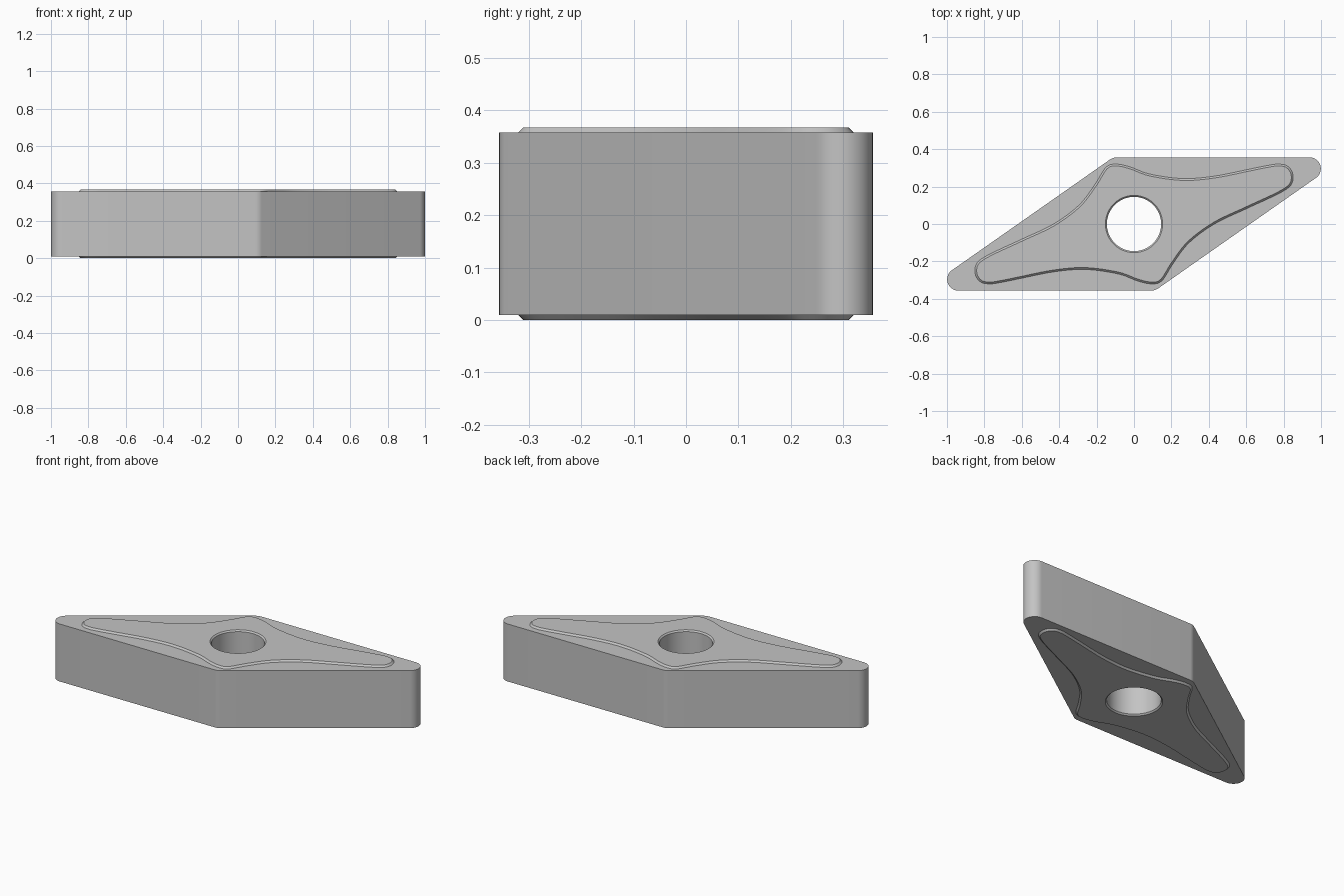
import bpy, bmesh, math
from mathutils import Vector, geometry

cube = bpy.data.objects.get("Cube")
if cube:
    bpy.data.objects.remove(cube, do_unlink=True)

# Main dimensions
HALF_WIDTH, CORNER_R = 0.356, 0.06
TIP_ANGLE = math.radians(35)
HEIGHT, STEP = 0.367, 0.01
HOLE_R, HOLE_CHAMFER = 0.145, 0.008


def arc(center, radius, start, end, steps):
    return [center + radius * Vector((math.cos(a), math.sin(a)))
            for a in (start + (end - start) * i / steps for i in range(steps + 1))]


def with_opposite(half):
    """Complete an outline by half a turn about the centre."""
    return half + [-p for p in half]


def rhombus_outline():
    y = HALF_WIDTH - CORNER_R
    half = TIP_ANGLE / 2
    tip = Vector((y / math.tan(half), y))
    blunt = Vector((-y * math.tan(half), y))
    quarter = math.pi / 2
    return with_opposite(
        arc(tip, CORNER_R, TIP_ANGLE - quarter, quarter, 20)
        + arc(blunt, CORNER_R, quarter, quarter + TIP_ANGLE, 8))


def pad_outline():
    """Smooth closed curve through the pad's key points."""
    half = [Vector(p) for p in (
        (-0.15, 0.303), (-0.095, 0.32), (-0.02, 0.305), (0.085, 0.267),
        (0.26, 0.243), (0.43, 0.256), (0.62, 0.294), (0.71, 0.312),
        (0.765, 0.32), (0.815, 0.313), (0.845, 0.28), (0.85, 0.235),
        (0.83, 0.198), (0.775, 0.163), (0.70, 0.127), (0.593, 0.078),
        (0.43, 0), (0.295, -0.1), (0.21, -0.21))]
    pts = with_opposite(half)
    n, out = len(pts), []
    for i in range(n):
        a, b, c, d = (pts[(i + k) % n] for k in (-1, 0, 1, 2))
        out += geometry.interpolate_bezier(b, b + (c - a) / 6, c - (d - b) / 6, c, 7)[:-1]
    return [Vector(p[:2]) for p in out]


def inset(outline, distance):
    """Move a clockwise outline inwards."""
    n, out = len(outline), []
    for i, p in enumerate(outline):
        t = (outline[(i + 1) % n] - outline[i - 1]).normalized()
        out.append(p + distance * Vector((t.y, -t.x)))
    return out


bm = bmesh.new()


def ring(outline, z):
    verts = [bm.verts.new((p.x, p.y, z)) for p in outline]
    for i, v in enumerate(verts):
        bm.edges.new((verts[i - 1], v))
    return verts


def wall(a, b):
    for i in range(len(a)):
        bm.faces.new((a[i - 1], a[i], b[i], b[i - 1]))


def fill_between(outer, inner):
    edges = []
    for loop in (outer, inner):
        edges += [bm.edges.get((loop[i - 1], loop[i])) for i in range(len(loop))]
    bmesh.ops.triangle_fill(bm, use_beauty=True, edges=edges, normal=(0, 0, 1))


rhombus, pad = rhombus_outline(), pad_outline()
pad_top = inset(pad, STEP)
hole = arc(Vector((0, 0)), HOLE_R, 0, math.tau, 64)[:-1]
hole_rim = [p * (1 + HOLE_CHAMFER / HOLE_R) for p in hole]

# Raised pad, flat land and hole chamfer on both the bottom and the top
sides, bores = [], []
for land_z, face_z, rim_z in ((STEP, 0, HOLE_CHAMFER),
                              (HEIGHT - STEP, HEIGHT, HEIGHT - HOLE_CHAMFER)):
    body_ring, base_ring = ring(rhombus, land_z), ring(pad, land_z)
    top_ring, rim_ring = ring(pad_top, face_z), ring(hole_rim, face_z)
    bore_ring = ring(hole, rim_z)
    fill_between(body_ring, base_ring)
    wall(base_ring, top_ring)
    fill_between(top_ring, rim_ring)
    wall(rim_ring, bore_ring)
    sides.append(body_ring)
    bores.append(bore_ring)

# Outer side wall and hole wall
wall(*sides)
wall(*bores)
bmesh.ops.recalc_face_normals(bm, faces=bm.faces[:])

mesh = bpy.data.meshes.new("cutting_insert")
bm.to_mesh(mesh)
bm.free()
insert = bpy.data.objects.new("cutting_insert", mesh)
bpy.context.collection.objects.link(insert)

# Plain grey metal
grey = bpy.data.materials.new("grey_metal")
grey.use_nodes = True
color = (0.55, 0.55, 0.55, 1)
grey.diffuse_color = color
for node in grey.node_tree.nodes:
    if node.type == "BSDF_PRINCIPLED":
        node.inputs["Base Color"].default_value = color
mesh.materials.append(grey)

bpy.ops.object.select_all(action="DESELECT")
insert.select_set(True)
bpy.context.view_layer.objects.active = insert
bpy.ops.object.shade_smooth_by_angle(angle=math.radians(30))
